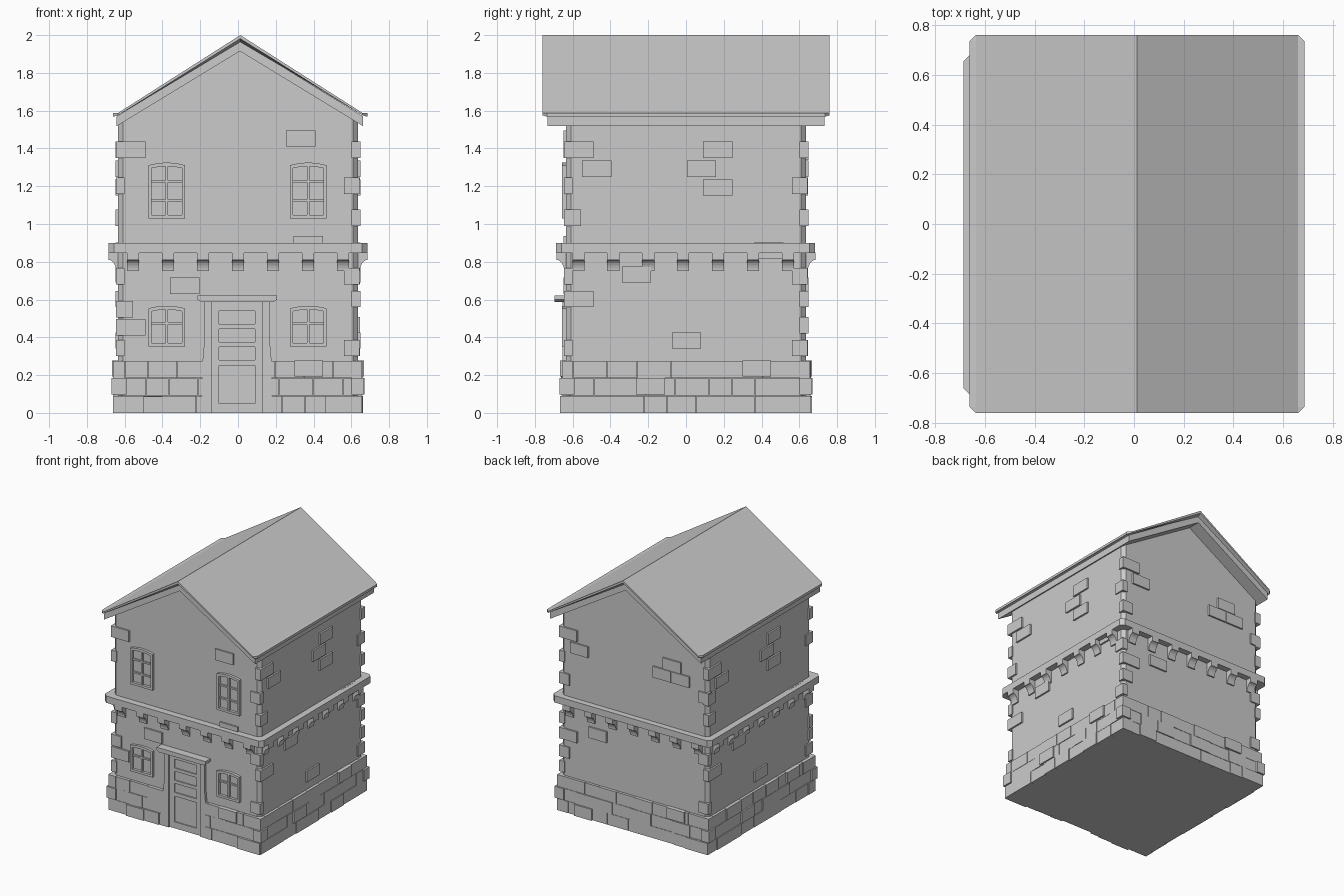
import bpy, bmesh, math, random
from mathutils import Matrix, Vector

random.seed(4)
cube = bpy.data.objects.get("Cube")
if cube:
    bpy.data.objects.remove(cube, do_unlink=True)

stone = bpy.data.materials.new("pale_grey_stone")
stone.use_nodes = True
GREY = (0.6, 0.6, 0.6, 1)
stone.diffuse_color = GREY
stone.node_tree.nodes["Principled BSDF"].inputs["Base Color"].default_value = GREY

FRONT, RIGHT, BACK, LEFT = range(4)
WALL = 0.635


def finish(name, bm):
    bmesh.ops.recalc_face_normals(bm, faces=bm.faces)
    mesh = bpy.data.meshes.new(name)
    bm.to_mesh(mesh)
    bm.free()
    mesh.materials.append(stone)
    obj = bpy.data.objects.new(name, mesh)
    bpy.context.collection.objects.link(obj)


def loft(bm, rings, side=FRONT):
    """Skin closed rings of points, turned to one side of the house."""
    turn = Matrix.Rotation(side * math.pi / 2, 3, 'Z')
    loops = [[bm.verts.new(turn @ Vector(p)) for p in ring] for ring in rings]
    for a, b in zip(loops, loops[1:]):
        for i in range(len(a)):
            j = (i + 1) % len(a)
            bm.faces.new((a[i], a[j], b[j], b[i]))
    bm.faces.new(loops[0])
    bm.faces.new(loops[-1])


def plate(bm, side, outline, inner, outer):
    """Outline of (along, z) on a side, raised between two distances."""
    loft(bm, [[(u, -d, z) for u, z in outline] for d in (inner, outer)], side)


def block(bm, side, u0, u1, z0, z1, outer, inner=0.6):
    plate(bm, side, [(u0, z0), (u1, z0), (u1, z1), (u0, z1)], inner, outer)


def long_body(name, section, chamfer, half_y, mid_y=0):
    """Body along y with chamfered ends; section(inset) gives (x, z) points."""
    bm = bmesh.new()
    stations = [(-half_y, chamfer), (-half_y + chamfer, 0),
                (half_y - chamfer, 0), (half_y, chamfer)]
    loft(bm, [[(x, y + mid_y, z) for x, z in section(i)] for y, i in stations])
    finish(name, bm)


# Walls with chamfered corners and gables
def wall_section(i):
    h = WALL - i
    eave = 1.95 - 0.62 * h
    return [(-h, 0), (h, 0), (h, eave), (0.01, 1.95), (-h, eave)]


long_body("walls", wall_section, 0.025, WALL)


# String course between the storeys
def belt_section(i):
    h = 0.685 - i
    return [(-h, 0.847), (h, 0.847), (h, 0.9), (-h, 0.9)]


long_body("belt_course", belt_section, 0.028, 0.685, -0.003)


# Roof slab: flat lip at the eaves, underside bevelled at the gable ends
def roof_section(i):
    h, t, mid = 0.673 - i, 0.036 - 0.7 * i, 0.012
    top = [(h, 1.568), (h, 1.588), (0.647, 1.588)] if i == 0 else \
          [(h, 1.575), (h, 1.586), (h - 0.001, 1.588)]
    right = [(mid + x, z) for x, z in top]
    left = [(mid - x, z) for x, z in reversed(top)]
    return [(mid, 2 - t)] + right + [(mid, 2)] + left


long_body("roof", roof_section, 0.025, 0.76)


def moulding_section(i):
    h, mid = 0.652, 0.01
    return [(mid, 1.915), (mid + h, 1.518), (mid + h, 1.57), (mid, 1.972),
            (mid - h, 1.57), (mid - h, 1.518)]


long_body("roof_moulding", moulding_section, 0.002, 0.733)

# Curved brackets under the string course
bm = bmesh.new()
cove = [(0.685 - 0.04 * math.cos(t), 0.75 + 0.06 * math.sin(t))
        for t in (math.pi / 2 * k / 6 for k in range(7))]
profile = [(0.61, 0.75)] + cove + [(0.685, 0.85), (0.61, 0.85)]
for side in range(4):
    shift = {FRONT: 0, RIGHT: -0.015, BACK: 0, LEFT: 0.015}[side]
    for k in range(-3, 4):
        u = 0.185 * k + shift
        loft(bm, [[(e, -d, z) for d, z in profile]
                  for e in (u - 0.032, u + 0.032)], side)
finish("brackets", bm)

# Plinth: three courses of uneven bricks, open at the doorway
bm = bmesh.new()
for side in range(4):
    for row in range(3):
        u = -0.655
        length = (0.1, 0.17, 0.06)[row]
        while u < 0.655:
            end = min(u + length, 0.655)
            if 0.655 - end < 0.04:
                end = 0.655
            spans = [(u, end)]
            if side == FRONT:
                spans = [(u, min(end, -0.185)), (max(u, 0.178), end)]
            depth = random.choice((0.655, 0.655, 0.658, 0.661))
            for a, b in spans:
                if b - a > 0.01:
                    block(bm, side, a, b - 0.002, row * 0.0925,
                          row * 0.0925 + 0.0905, depth)
            u = end
            length = random.choice((0.12, 0.155, 0.155, 0.18))
finish("plinth_bricks", bm)

# Proud bricks on the walls: (start, bottom), plus short corner bricks
bm = bmesh.new()
side_bricks = [(-0.645, 1.35), (-0.55, 1.25), (0.005, 1.25), (0.09, 1.35),
               (0.09, 1.15), (-0.34, 0.69), (0.36, 0.815), (-0.645, 0.56),
               (-0.075, 0.34)]
bricks = {
    FRONT: [(-0.645, 1.35), (0.255, 1.41), (0.295, 0.85), (-0.36, 0.63),
            (-0.645, 0.41)],
    RIGHT: side_bricks,
    BACK: [(-0.645, 1.35), (-0.55, 1.25), (0.165, 1.25), (0.325, 1.25),
           (0.25, 1.34), (-0.39, 0.63), (-0.645, 0.56)],
    LEFT: side_bricks}
corner_bricks = {FRONT: [0.505], RIGHT: [0.99], BACK: [0.99, 0.42],
                 LEFT: [0.99, 1.15]}
for side in range(4):
    for u, z in bricks[side]:
        block(bm, side, u, u + 0.155, z, z + 0.086, 0.648)
    for z in corner_bricks[side]:
        block(bm, side, -0.645, -0.555, z, z + 0.088, 0.648)
    # matching ends at the other corner
    for z in (1.16, 0.68, 0.3):
        block(bm, side, 0.56, 0.643, z, z + 0.086, 0.645)
finish("wall_bricks", bm)

# Proud bricks on the plinth
bm = bmesh.new()
for side in range(4):
    block(bm, side, -0.67, -0.59, 0.097, 0.185, 0.668)
    if side in (FRONT, BACK):
        block(bm, side, -0.5, -0.35, 0, 0.088, 0.668)
        block(bm, side, 0.46, 0.655, 0, 0.09, 0.668)
    else:
        block(bm, side, -0.265, -0.11, 0.097, 0.185, 0.668)
    block(bm, side, 0.3, 0.45, 0.193, 0.278, 0.668)
finish("plinth_proud_bricks", bm)


# Windows: frame with a bowed head, centre mullion and glazing bars
def window(name, mid, z0, z1, bars):
    bm = bmesh.new()
    h, w = 0.097, 0.017

    def bow(half, z):
        return [(mid + half * k / 4, z - 0.014 * (k / 4) ** 2)
                for k in range(-4, 5)]
    head = bow(h, z1) + bow(h, z1 - 0.02)[::-1]
    plate(bm, FRONT, head, 0.62, 0.656)
    for s in (-1, 1):
        a, b = sorted((mid + s * h, mid + s * (h - w)))
        block(bm, FRONT, a, b, z0, z1 - 0.02, 0.656)
    block(bm, FRONT, mid - h, mid + h, z0, z0 + 0.018, 0.656)
    block(bm, FRONT, mid - 0.007, mid + 0.007, z0, z1 - 0.01, 0.65)
    for z in bars:
        block(bm, FRONT, mid - h + w, mid + h - w, z - 0.006, z + 0.006, 0.647)
    finish(name, bm)


for label, mid in (("right", -0.377), ("left", 0.372)):
    window("upper_window_" + label, mid, 1.03, 1.325, (1.125, 1.225))
    window("lower_window_" + label, mid, 0.352, 0.567, (0.475,))

# Door: flared jambs, lintel and a panelled leaf
bm = bmesh.new()
for s in (-1, 1):
    jamb = [(0.135, 0), (0.185, 0), (0.183, 0.27), (0.175, 0.36),
            (0.173, 0.59), (0.135, 0.59)]
    plate(bm, FRONT, [(s * u - 0.005, z) for u, z in jamb], 0.6, 0.655)
finish("door_jambs", bm)

bm = bmesh.new()
lintel = [(-0.195, 0.588), (0.188, 0.588), (0.207, 0.6), (0.207, 0.622),
          (-0.215, 0.622), (-0.215, 0.6)]
plate(bm, FRONT, lintel, 0.6, 0.697)
finish("door_lintel", bm)

bm = bmesh.new()
for a, b in ((-0.14, -0.1), (0.09, 0.13)):
    block(bm, FRONT, a, b, 0, 0.59, 0.643)
for z0, z1 in ((0, 0.05), (0.25, 0.28), (0.35, 0.375), (0.445, 0.47), (0.54, 0.59)):
    block(bm, FRONT, -0.1, 0.09, z0, z1, 0.643)
finish("door_rails", bm)
